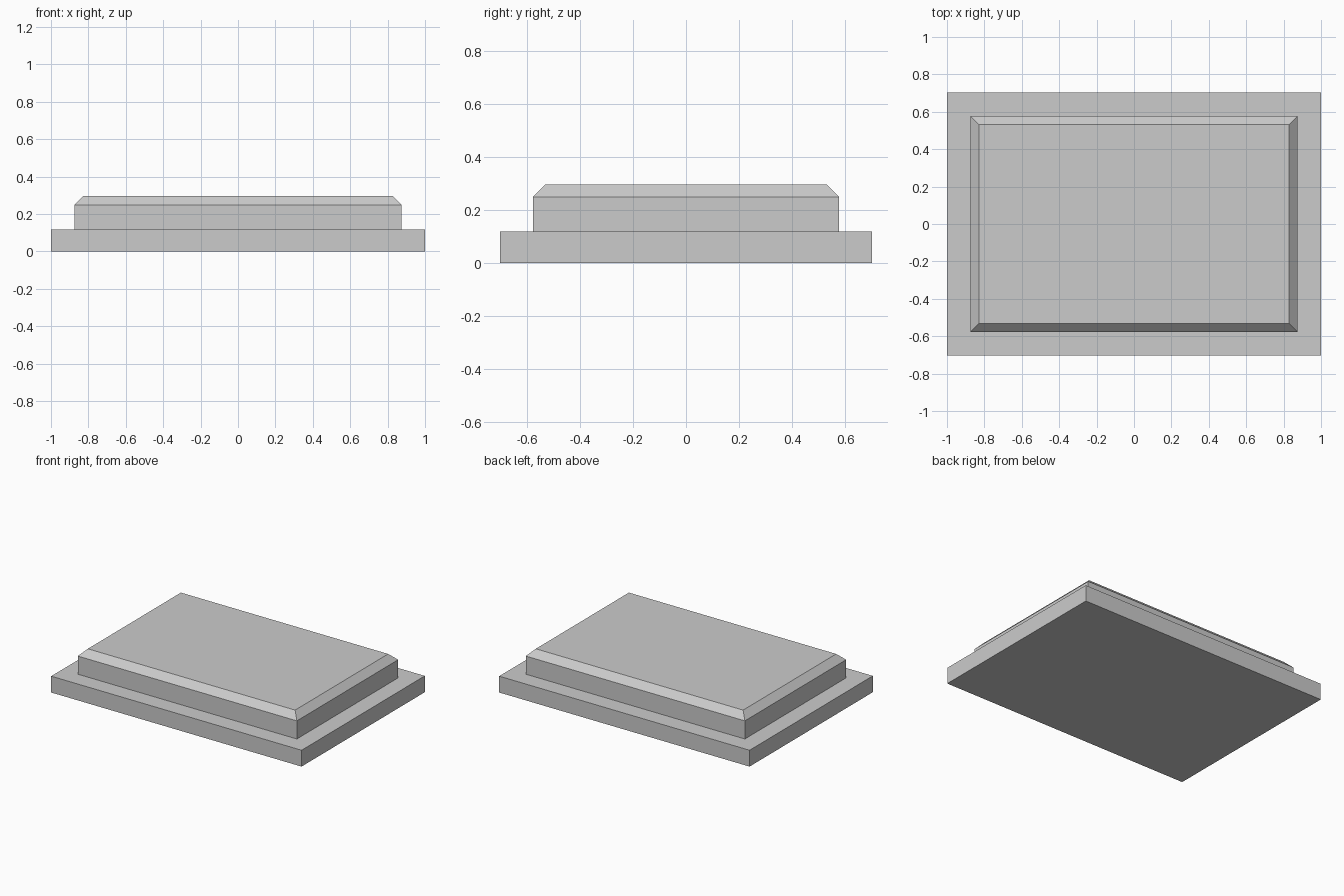
import bpy
import bmesh

cube = bpy.data.objects.get("Cube")
if cube:
    bpy.data.objects.remove(cube, do_unlink=True)

# Single stone grey
grey = bpy.data.materials.new("stone grey")
grey.use_nodes = True
colour = (0.6, 0.6, 0.6, 1)
grey.diffuse_color = colour
grey.node_tree.nodes["Principled BSDF"].inputs["Base Color"].default_value = colour


def slab(name, width, depth, bottom, top, chamfer=0):
    """Box standing from bottom to top, with an optional chamfer round its top."""
    bm = bmesh.new()
    bmesh.ops.create_cube(bm, size=1)
    for v in bm.verts:
        v.co.x *= width
        v.co.y *= depth
        v.co.z = top if v.co.z > 0 else bottom
    if chamfer:
        rim = [e for e in bm.edges if all(v.co.z == e.verts[0].co.z and v.co.z > bottom + 0.01 for v in e.verts)]
        bmesh.ops.bevel(bm, geom=rim, offset=chamfer, offset_type='OFFSET',
                        segments=1, affect='EDGES', profile=0.5)
    mesh = bpy.data.meshes.new(name)
    bm.to_mesh(mesh)
    bm.free()
    mesh.materials.append(grey)
    obj = bpy.data.objects.new(name, mesh)
    bpy.context.collection.objects.link(obj)
    return obj


# Wide plinth and the chamfered block standing on it
slab("base_plinth", 2.0, 1.406, 0, 0.118)
slab("upper_block", 1.75, 1.156, 0.118, 0.296, chamfer=0.047)
